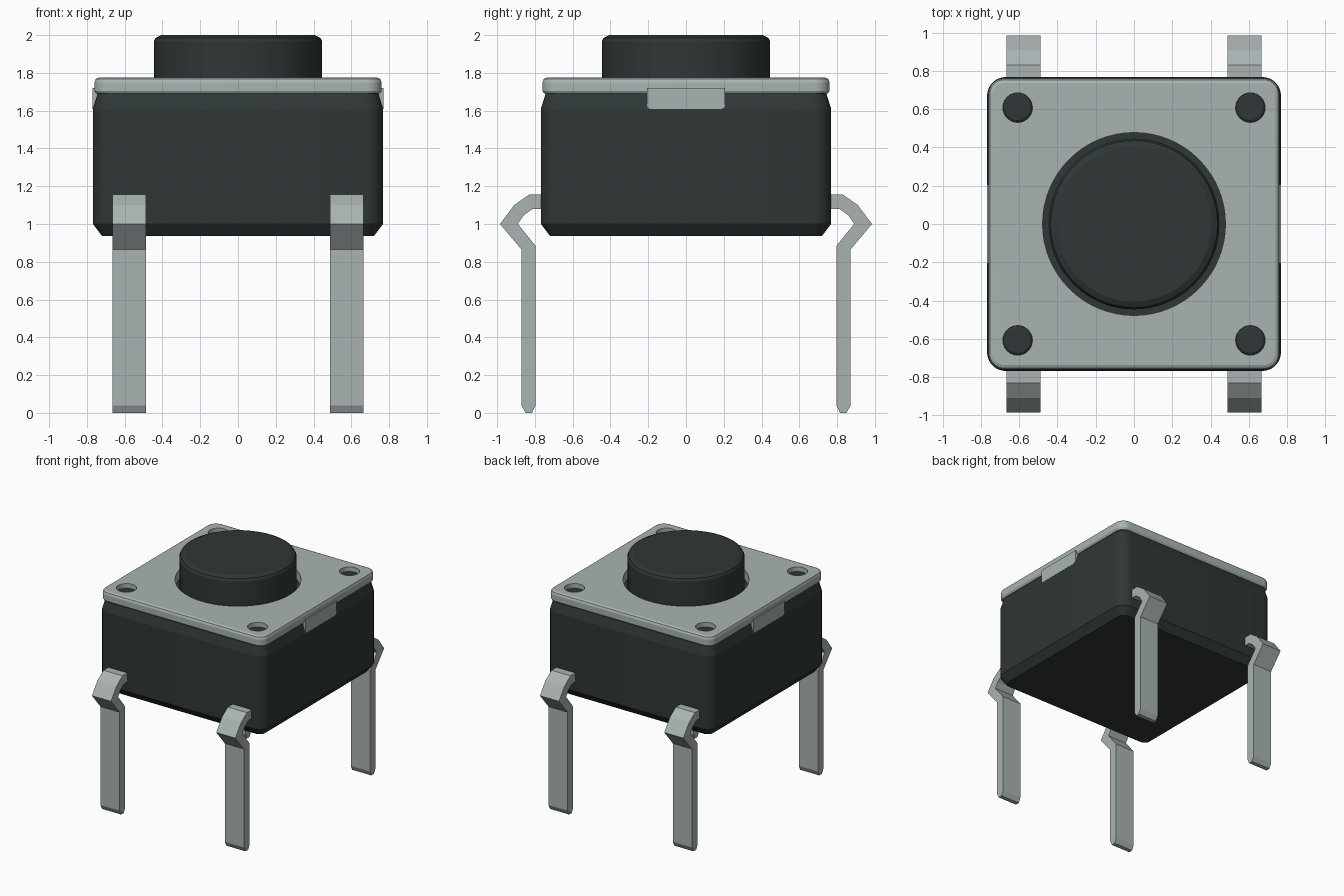
import bpy, bmesh, math
from mathutils import Vector

cube = bpy.data.objects.get("Cube")
if cube:
    bpy.data.objects.remove(cube, do_unlink=True)


def material(name, rgb):
    m = bpy.data.materials.new(name)
    m.use_nodes = True
    m.diffuse_color = (*rgb, 1)
    bsdf = next(n for n in m.node_tree.nodes if n.type == 'BSDF_PRINCIPLED')
    bsdf.inputs["Base Color"].default_value = (*rgb, 1)
    return m


plastic = material("dark plastic", (0.028, 0.038, 0.037))
metal = material("grey metal", (0.40, 0.45, 0.45))


def loft(name, rings, mat, smooth=14):
    """Skin a stack of equal closed rings and cap both ends."""
    bm = bmesh.new()
    rows = [[bm.verts.new(p) for p in ring] for ring in rings]
    n = len(rows[0])
    for a, b in zip(rows, rows[1:]):
        for i in range(n):
            j = (i + 1) % n
            bm.faces.new((a[i], a[j], b[j], b[i]))
    bm.faces.new(rows[0][::-1])
    bm.faces.new(rows[-1])
    bmesh.ops.recalc_face_normals(bm, faces=bm.faces[:])
    mesh = bpy.data.meshes.new(name)
    bm.to_mesh(mesh)
    bm.free()
    mesh.materials.append(mat)
    ob = bpy.data.objects.new(name, mesh)
    bpy.context.collection.objects.link(ob)
    if smooth:
        shade(ob, smooth)
    return ob


def activate(ob):
    bpy.ops.object.select_all(action='DESELECT')
    ob.select_set(True)
    bpy.context.view_layer.objects.active = ob


def shade(ob, degrees):
    activate(ob)
    bpy.ops.object.shade_smooth_by_angle(angle=math.radians(degrees))


def square_ring(half, z, centre, steps=8):
    """Rounded square whose corner arcs are centred at +-centre."""
    r = half - centre
    pts = []
    for k, (sx, sy) in enumerate(((1, 1), (-1, 1), (-1, -1), (1, -1))):
        for i in range(steps + 1):
            a = math.pi / 2 * (k + i / steps)
            pts.append((sx * centre + r * math.cos(a),
                        sy * centre + r * math.sin(a), z))
    return pts


def circle_ring(r, z, x=0, y=0, n=64):
    return [(x + r * math.cos(2 * math.pi * i / n),
             y + r * math.sin(2 * math.pi * i / n), z) for i in range(n)]


# Housing with chamfered foot and tapered shoulder
loft("housing", [square_ring(h, z, 0.67) for h, z in
                 ((0.72, 0.937), (0.768, 1.0), (0.768, 1.61), (0.742, 1.695))], plastic)

# Cover plate with a centre opening and four corner holes
plate = loft("cover_plate", [square_ring(h, z, 0.68) for h, z in
                             ((0.75, 1.69), (0.76, 1.705), (0.76, 1.75),
                              (0.753, 1.768), (0.737, 1.775))], metal, 0)
corners = [(sx * 0.608, sy * 0.608) for sx in (-1, 1) for sy in (-1, 1)]
for x, y, r in [(0, 0, 0.478)] + [(x, y, 0.077) for x, y in corners]:
    cutter = loft("cutter", [circle_ring(r, z, x, y) for z in (1.6, 1.9)], metal, 0)
    cutter.hide_render = True
    mod = plate.modifiers.new("hole", 'BOOLEAN')
    mod.object, mod.operation, mod.solver = cutter, 'DIFFERENCE', 'EXACT'
    activate(plate)
    bpy.ops.object.modifier_apply(modifier=mod.name)
    bpy.data.objects.remove(cutter, do_unlink=True)
shade(plate, 14)

# Pegs that fill the corner holes
for i, (x, y) in enumerate(corners):
    loft(f"corner_peg_{i + 1}", [circle_ring(r, z, x, y, 32) for r, z in
                                 ((0.076, 1.68), (0.076, 1.735), (0.065, 1.742))], plastic)

# Push button
loft("push_button", [circle_ring(r, z) for r, z in
                     ((0.446, 1.68), (0.446, 1.965), (0.436, 1.985), (0.405, 2.0))], plastic)

# Side tabs folded down from the cover
for side, s in (("left", 1), ("right", -1)):
    outline = [(-0.207, 1.72), (-0.207, 1.63), (-0.202, 1.615), (-0.187, 1.608)]
    outline += [(-y, z) for y, z in reversed(outline)]
    loft(f"{side}_tab", [[(s * x, y, z) for y, z in outline]
                         for x in (0.735, 0.769)], metal, 0)

# Bent legs: one profile, extruded across the width
profile = [(0.74, 1.155), (0.832, 1.155), (0.91, 1.10), (0.985, 1.0), (0.871, 0.865),
           (0.871, 0.04), (0.85, 0), (0.815, 0), (0.797, 0.04), (0.797, 0.885),
           (0.89, 1.0), (0.86, 1.045), (0.813, 1.08), (0.74, 1.08)]
for end, sy in (("front", -1), ("back", 1)):
    for side, sx in (("left", 1), ("right", -1)):
        loft(f"{end}_{side}_leg", [[(sx * x, sy * y, z) for y, z in profile]
                                   for x in (0.488, 0.665)], metal, 0)
